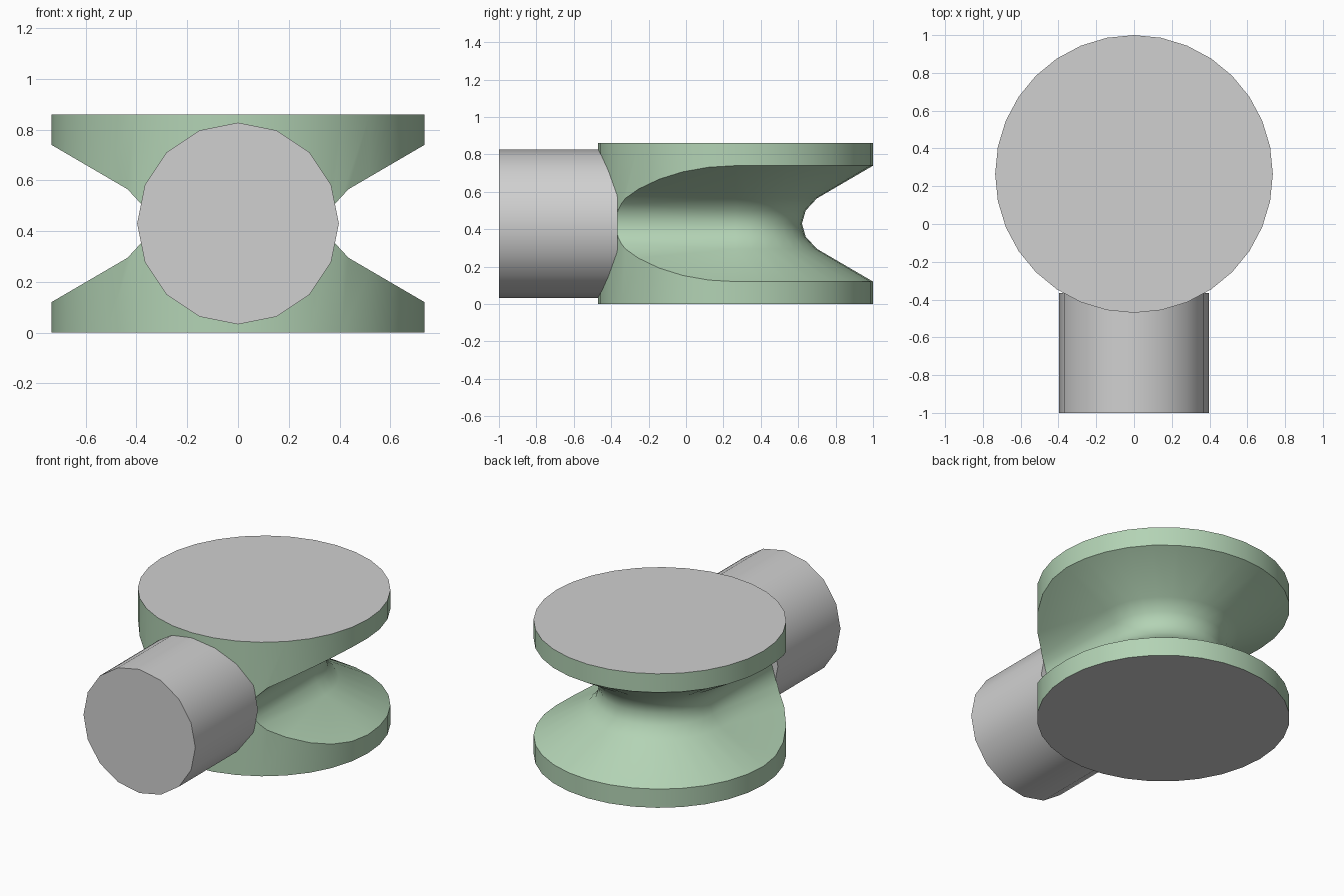
import bpy, bmesh, math

cube = bpy.data.objects.get("Cube")
if cube:
    bpy.data.objects.remove(cube, do_unlink=True)

R, H, CY, MID = 0.735, 0.86, 0.265, 0.43   # wheel radius, height, centre y, mid height
SIDES = 32


def material(name, rgb):
    m = bpy.data.materials.new(name)
    m.use_nodes = True
    m.diffuse_color = (*rgb, 1)
    m.node_tree.nodes["Principled BSDF"].inputs["Base Color"].default_value = (*rgb, 1)
    return m


green = material("soft green", (0.45, 0.65, 0.46))
grey = material("light grey", (0.63, 0.63, 0.63))


def make_object(name, bm, mats):
    bmesh.ops.recalc_face_normals(bm, faces=bm.faces)
    me = bpy.data.meshes.new(name)
    bm.to_mesh(me)
    bm.free()
    ob = bpy.data.objects.new(name, me)
    for m in mats:
        me.materials.append(m)
    bpy.context.collection.objects.link(ob)
    return ob


def activate(ob):
    bpy.ops.object.select_all(action='DESELECT')
    ob.select_set(True)
    bpy.context.view_layer.objects.active = ob


def prism(name, sides, ring, axis_offset, mats):
    """Closed prism: ring(angle) gives a point, axis_offset moves it to the far end."""
    bm = bmesh.new()
    near = [bm.verts.new(ring(2 * math.pi * i / sides)) for i in range(sides)]
    far = [bm.verts.new([a + b for a, b in zip(v.co, axis_offset)]) for v in near]
    bm.faces.new(near)
    bm.faces.new(far)
    for i in range(sides):
        j = (i + 1) % sides
        bm.faces.new((near[i], near[j], far[j], far[i]))
    return make_object(name, bm, mats)


# Grooved wheel
wheel = prism("grooved_wheel", SIDES,
              lambda a: (R * math.cos(a), CY + R * math.sin(a), 0), (0, 0, H), [green, grey])

# Groove cutter: profile (radius, distance from mid height) swept round the back,
# then straight forward along both sides
half = [(0.9, 0.406), (0.735, 0.31), (0.435, 0.135), (0.375, 0.07)]
profile = ([(r, MID - d) for r, d in half] + [(0.355, MID)]
           + [(r, MID + d) for r, d in reversed(half)])
bm = bmesh.new()
stations = [[bm.verts.new((r, CY - 1.0, z)) for r, z in profile]]
for i in range(SIDES // 2 + 1):
    a = 2 * math.pi * i / SIDES
    stations.append([bm.verts.new((r * math.cos(a), CY + r * math.sin(a), z)) for r, z in profile])
stations.append([bm.verts.new((-r, CY - 1.0, z)) for r, z in profile])
n = len(profile)
for s, t in zip(stations, stations[1:]):
    for k in range(n):
        m = (k + 1) % n
        bm.faces.new((s[k], s[m], t[m], t[k]))
bm.faces.new(stations[0])
bm.faces.new(stations[-1])
cutter = make_object("groove_cutter", bm, [green])
cutter.hide_render = True

mod = wheel.modifiers.new("groove", 'BOOLEAN')
mod.operation = 'DIFFERENCE'
mod.solver = 'EXACT'
mod.object = cutter
activate(wheel)
bpy.ops.object.modifier_apply(modifier=mod.name)
bpy.data.objects.remove(cutter, do_unlink=True)

# Grey flat caps on top and bottom, green elsewhere
for p in wheel.data.polygons:
    flat = abs(p.normal.z) > 0.99 and (p.center.z < 0.01 or p.center.z > H - 0.01)
    p.material_index = 1 if flat else 0

# Round stem joining the front of the wheel
STEM = 0.397
stem = prism("stem", 16,
             lambda a: (STEM * math.sin(a), -1.0, MID + STEM * math.cos(a)), (0, 0.635, 0), [grey])

for ob in (wheel, stem):
    activate(ob)
    bpy.ops.object.shade_smooth_by_angle(angle=math.radians(32))
